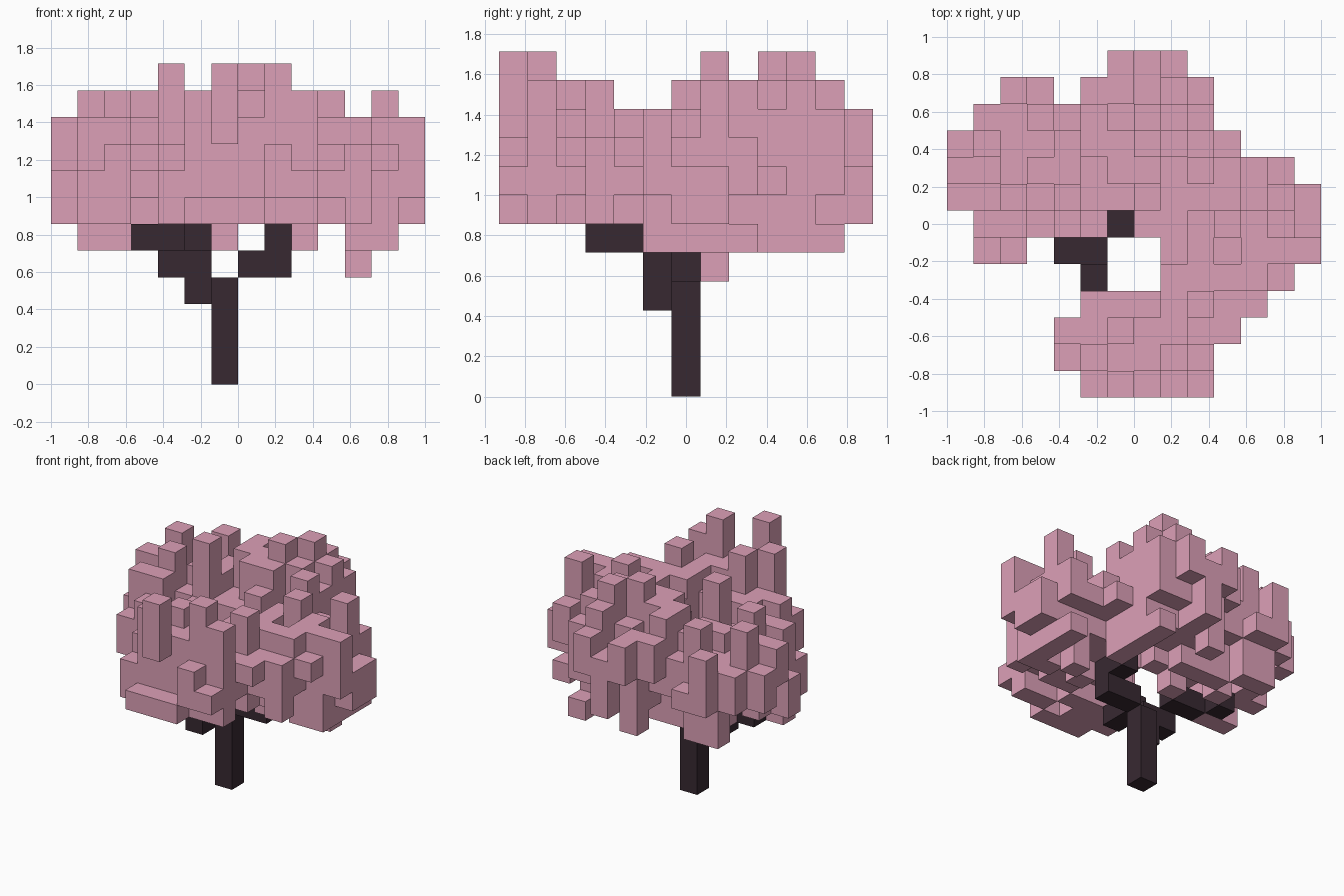
import bpy, bmesh, random
from mathutils import Vector

random.seed(23)
default = bpy.data.objects.get("Cube")
if default:
    bpy.data.objects.remove(default)

U = 1 / 7  # edge of one block
AXES = [Vector(v) for v in ((1, 0, 0), (0, 1, 0), (0, 0, 1))]


def material(name, rgb):
    mat = bpy.data.materials.new(name)
    mat.use_nodes = True
    mat.diffuse_color = (*rgb, 1)
    bsdf = mat.node_tree.nodes["Principled BSDF"]
    bsdf.inputs["Base Color"].default_value = (*rgb, 1)
    bsdf.inputs["Roughness"].default_value = 0.9
    return mat


def block_object(name, cells, solid, mat):
    """Join blocks into one shell, leaving out faces hidden by other blocks."""
    bm = bmesh.new()
    for cell in sorted(cells):
        mid = Vector(cell) + Vector((-6.5, -6, 0.5))
        for a in range(3):
            u, v = AXES[(a + 1) % 3] / 2, AXES[(a + 2) % 3] / 2
            for side in (1, -1):
                n = AXES[a] * side
                if tuple(int(c + d) for c, d in zip(cell, n)) in solid:
                    continue
                ring = [u + v, v - u, -u - v, u - v][::side]
                bm.faces.new([bm.verts.new((mid + n / 2 + r) * U) for r in ring])
    bmesh.ops.remove_doubles(bm, verts=bm.verts, dist=U / 100)
    mesh = bpy.data.meshes.new(name)
    bm.to_mesh(mesh)
    bm.free()
    mesh.materials.append(mat)
    obj = bpy.data.objects.new(name, mesh)
    bpy.context.collection.objects.link(obj)


# Trunk and branches, in block coordinates
trunk = {(6, 6, k) for k in range(4)}
left_branch = {(7, 6, 4), (8, 6, 4), (8, 6, 5), (8, 7, 5)}
right_branch = {(5, 5, 3), (5, 5, 4), (4, 5, 4), (4, 6, 5), (3, 6, 5), (2, 7, 5)}
front_branch = {(5, 4, 5), (5, 3, 5)}
wood = trunk | left_branch | right_branch | front_branch

# Canopy outline: runs of blocks along x for each row, front to back
rows = [[(5, 9)], [(4, 9)], [(4, 10)], [(5, 11)], [(8, 12)], [(1, 2), (8, 13)],
        [(1, 5), (7, 13)], [(0, 13)], [(0, 12)], [(0, 10)], [(1, 9)],
        [(2, 3), (5, 9)], [(6, 8)]]
outline = {(i, j) for j, runs in enumerate(rows)
           for a, b in runs for i in range(a, b + 1)}

# Columns of known height, grouped by their top
spires = {12: [(4, 7), (8, 10), (7, 9), (6, 0), (8, 1)],
          11: [(1, 9), (3, 10), (2, 7), (9, 1), (9, 3), (6, 2), (5, 1), (10, 6), (12, 7),
               (5, 9), (6, 9), (5, 10), (9, 8)],
          10: [(0, 8), (1, 6), (7, 1), (7, 7), (8, 2), (8, 3), (8, 4), (9, 4), (11, 4),
               (2, 11), (6, 12), (8, 12), (5, 11), (11, 5), (12, 5), (13, 5)],
          9: [(8, 0), (10, 2), (11, 3), (12, 4), (0, 9), (7, 12)],
          8: [(9, 0), (4, 1), (1, 5), (13, 6), (13, 7), (0, 7)],
          7: [(5, 0), (7, 0)]}
tops = {c: h for h, group in spires.items() for c in group}

# Columns of known underside, grouped by their lowest block
low = {5: [(1, 6), (6, 11), (6, 9), (9, 8), (9, 10), (9, 11), (12, 5), (12, 6),
           (12, 8), (11, 7), (2, 10)],
       6: [(5, 0), (6, 0), (7, 0), (4, 1), (9, 1), (11, 3), (0, 7), (13, 7), (7, 12),
           (1, 5), (5, 1)],
       7: [(8, 0), (9, 0), (2, 11), (13, 5), (0, 9), (10, 3)],
       8: [(1, 9), (12, 4), (10, 2), (0, 8), (6, 12), (8, 12), (5, 11)]}
bases = {c: k for k, group in low.items() for c in group}


def is_rim(i, j):
    return any((i + a, j + b) not in outline
               for a, b in ((1, 0), (-1, 0), (0, 1), (0, -1)))


leaves = {(11, 7, 4)}
for i, j in sorted(outline):
    rim = is_rim(i, j)
    # Raised mound at the back, ragged rim, uneven crown elsewhere
    if 4 <= i <= 9 and 8 <= j <= 11:
        crown = (9, 10, 10, 11)
    else:
        crown = (8, 9, 9) if rim else (8, 9, 9, 10)
    top = random.choice(crown)
    base = random.choice((6, 7, 7) if rim else (6, 7))
    # Some leaves hang one block lower around the branches
    if not rim and i in (2, 3, 4, 5, 9, 11, 12) and 5 <= j <= 11:
        base = random.choice((5, 6, 7))
    top, base = tops.get((i, j), top), bases.get((i, j), base)
    for k in range(base, top):
        # Notches in the sides
        if rim and base < k < top - 2 and random.random() < 0.2:
            continue
        leaves.add((i, j, k))
leaves -= wood

solid = wood | leaves
bark = material("dark bark", (0.039, 0.022, 0.031))
pink = material("dusty pink leaves", (0.72, 0.353, 0.475))
for name, cells in (("trunk", trunk), ("left_branch", left_branch),
                    ("right_branch", right_branch), ("front_branch", front_branch)):
    block_object(name, cells, solid, bark)
block_object("canopy", leaves, solid, pink)
